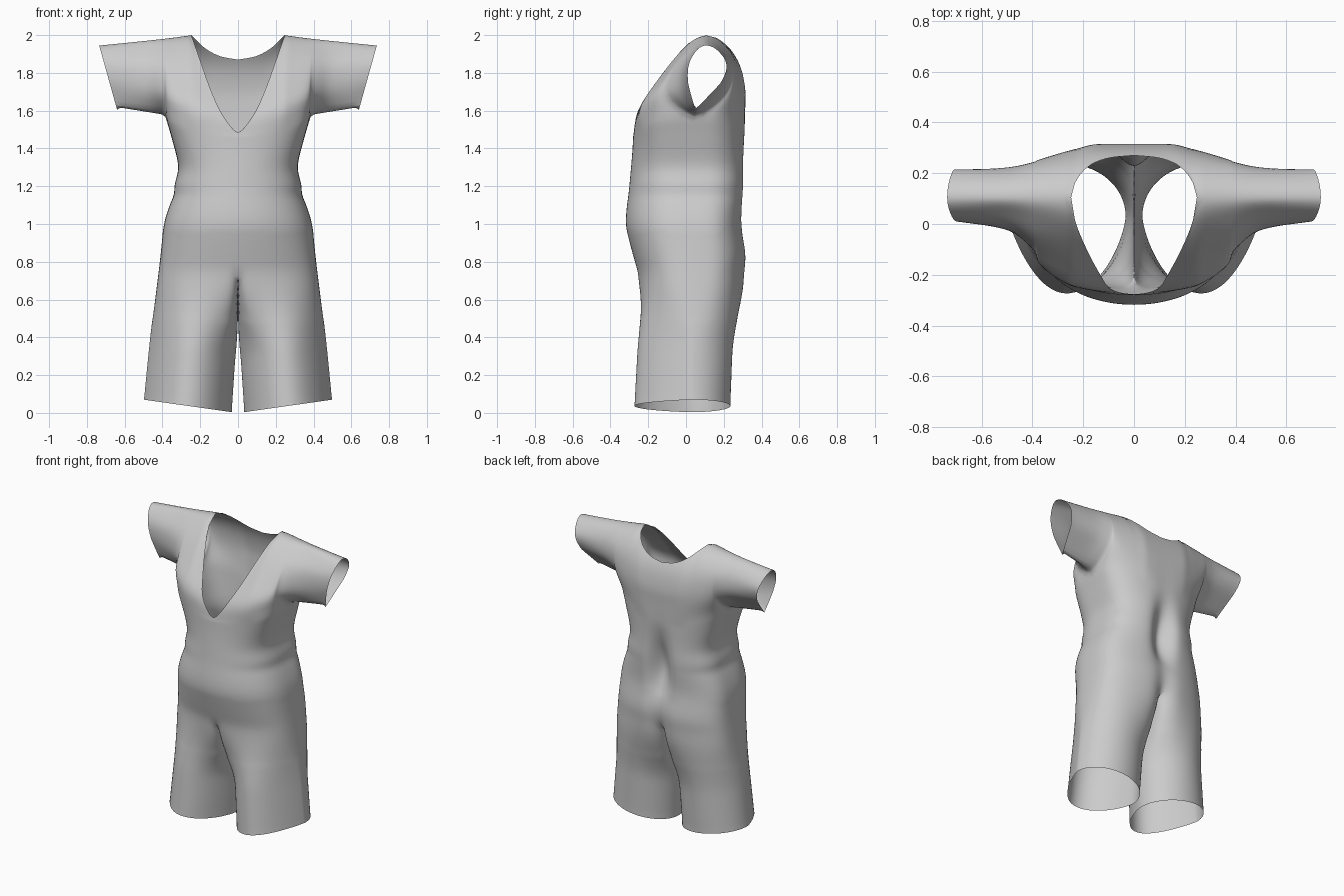
import bpy, bmesh
from math import sin, cos, pi, asin, exp

if "Cube" in bpy.data.objects:
    bpy.data.objects.remove(bpy.data.objects["Cube"])

N, NECK, SLEEVE, ROWS, INNER = 32, 14, 14, 22, 16   # grid resolution of the half garment


def curve(x, xs, ys):
    """Smooth interpolation through a few key points."""
    if x <= xs[0]:
        return ys[0]
    if x >= xs[-1]:
        return ys[-1]
    k = max(i for i in range(len(xs) - 1) if xs[i] <= x)

    def slope(i):
        a, b = max(i - 1, 0), min(i + 1, len(xs) - 1)
        return (ys[b] - ys[a]) / (xs[b] - xs[a])
    h = xs[k + 1] - xs[k]
    t = (x - xs[k]) / h
    return ((2*t**3 - 3*t*t + 1) * ys[k] + (t**3 - 2*t*t + t) * h * slope(k)
            + (3*t*t - 2*t**3) * ys[k + 1] + (t**3 - t*t) * h * slope(k + 1))


def lerp(a, b, t):
    return a + (b - a) * t


# Body outline by height: side, front and back
def width(z):
    return curve(z, [0.05, .4, .6, .8, 1.0, 1.1, 1.16, 1.2, 1.3, 1.45, 1.57],
                 [.50, .465, .44, .415, .392, .362, .337, .338, .316, .35, .385])


def front(z):
    return curve(z, [0.05, .5, .7, .85, 1.0, 1.2, 1.4, 1.57],
                 [-.273, -.25, -.247, -.285, -.318, -.30, -.283, -.277])


def back(z):
    return curve(z, [0.05, .5, .63, .72, .82, 1.0, 1.2, 1.4, 1.57],
                 [.235, .255, .272, .308, .325, .304, .318, .315, .315])


def body(z, a, side):
    """Point on the half torso ring, a = 0 at the centre, pi/2 at the side seam."""
    x = width(z) * sin(a)
    c = max(cos(a), 0)
    if side < 0:
        p = curve(z, [.8, 1.2, 1.55], [.7, .68, .42])
        y = .05 + (front(z) - .05) * c ** p
    else:
        y = .05 + (back(z) - .05) * c ** .62
        y -= .09 * exp(-(x / .07) ** 2 - ((z - 1.15) / .2) ** 2)    # spine hollow
        y -= .04 * exp(-(x / .05) ** 2 - ((z - .75) / .12) ** 2)    # seat seam
    return (x, y, z)


# Front-to-back profiles of the upper part, at four distances from the centre
T_KEYS = [2 / pi * asin(t) for t in (0, .25, .45, .7, .9, 1)]
X_KEYS = {-1: [.26, .39, .50, .735], 1: [.17, .39, .50, .735]}
PROFILES = {
    -1: [[-.277, -.255, -.18, -.085, .005, .105], [.05, -.10, -.10, -.05, .03, .105],
         [.05, -.02, -.03, -.01, .05, .105], [.05, .025, .01, .015, .05, .105]],
    1: [[.315, .315, .315, .285, .215, .105], [.05, .19, .24, .24, .19, .105],
        [.05, .15, .215, .22, .18, .105], [.05, .13, .19, .215, .175, .105]]}


def profile(x, u, side):
    return curve(x, X_KEYS[side], [curve(u, T_KEYS, p) for p in PROFILES[side]])


def shoulder(x):
    return curve(x, [.247, .4, .735], [2.0, 1.98, 1.945])


def neckline(x, side):
    if side < 0:
        return curve(x, [0, .05, .1, .15, .2, .247], [1.475, 1.53, 1.61, 1.725, 1.865, 2.0])
    return curve(x, [0, .1, .18, .247], [1.87, 1.89, 1.935, 2.0])


def angle(i):
    return pi / 2 * i / N


def base_z(i):
    return 1.46 + .10 * sin(angle(i)) ** 2


bm = bmesh.new()


def sheet(rows, closed=False):
    vs = [[bm.verts.new(p) for p in r] for r in rows]
    n = len(vs[0])
    for r0, r1 in zip(vs, vs[1:]):
        for j in range(n if closed else n - 1):
            k = (j + 1) % n
            bm.faces.new((r0[j], r0[k], r1[k], r1[j]))


CROTCH = .75
for side in (-1, 1):
    # torso from the chest line down to the crotch
    sheet([[body(lerp(base_z(i), CROTCH, r / 40), angle(i), side) for i in range(N + 1)]
           for r in range(41)])
    # chest, shoulders and sleeves
    cols = []
    for i in range(N + SLEEVE + 1):
        if i <= N:
            zb = base_z(i)
            xb, yb, _ = body(zb, angle(i), side)
            xt = .39 * sin(angle(i))
        else:
            s = (i - N) / SLEEVE
            xb, xt, zb, yb = lerp(.385, .64, s), lerp(.39, .735, s), lerp(1.56, 1.605, s), .05
        zt = shoulder(xt)
        top = neckline(xt, side) if i < NECK else zt
        umax = 2 / pi * asin(min(1, (top - zb) / (zt - zb)))
        col = []
        for r in range(ROWS + 1):
            u = umax * r / ROWS
            t = sin(pi / 2 * u)
            f = r / ROWS if i < NECK else t
            y = profile(xt, u, side) + (yb - profile(xt, 0, side)) * (1 - t) ** 4
            col.append((lerp(xb, xt, f), y, lerp(zb, zt, t)))
        cols.append(col)
    sheet(cols)

# leg: D-shaped ring at the crotch turning into a lens shape with side seams at the hem
ring = [(body(CROTCH, angle(i), -1), .75 * pi * (1 - i / N)) for i in range(N + 1)]
ring += [(body(CROTCH, angle(i), 1), -.75 * pi * (1 - i / N)) for i in range(N - 1, -1, -1)]
y0, y1 = ring[0][0][1], ring[-1][0][1]
for j in range(1, INNER):
    v = j / INNER
    ring.append(((0, lerp(y1, y0, v), CROTCH - .11 * sin(pi * v)), -pi * (.75 + .5 * v)))

rows = []
for r in range(31):
    f = r / 30
    w = min(1, f * 1.6)
    w = w * w * (3 - 2 * w)
    row = []
    for (x, y, z), th in ring:
        hem = .037 + .033 * cos(th)
        zz = lerp(z, hem, f)
        inner = curve(zz, [0, .2, .45, .65], [.033, .02, .004, .0])
        out = width(zz)
        ex = (inner + out) / 2 + (out - inner) / 2 * cos(th)
        s = sin(th)
        if s > 0:   # front side, flatter towards the outer seam
            ey = .03 + (front(zz) - .03) * s ** (1.75 if cos(th) > 0 else 1.4)
        else:
            ey = .03 + (back(zz) - .03) * abs(s) ** 1.0
        side_x = x * out / width(CROTCH)
        row.append((lerp(side_x, ex, w), lerp(y, ey, w), zz))
    rows.append(row)
sheet(rows, closed=True)

# second half, then soften the joins between the panels while keeping the hems
bmesh.ops.remove_doubles(bm, verts=bm.verts, dist=2e-4)
bmesh.ops.mirror(bm, geom=bm.verts[:] + bm.edges[:] + bm.faces[:], axis='X', merge_dist=.0003)
loose = [v for v in bm.verts if not v.is_boundary]
low = [v for v in loose if .5 < v.co.z < .95]
for group, times in ((loose, 4), (low, 10)):
    for _ in range(times):
        bmesh.ops.smooth_vert(bm, verts=group, factor=.4,
                              use_axis_x=True, use_axis_y=True, use_axis_z=True)
bmesh.ops.recalc_face_normals(bm, faces=bm.faces)

mesh = bpy.data.meshes.new("romper")
bm.to_mesh(mesh)
bm.free()
romper = bpy.data.objects.new("romper", mesh)
bpy.context.collection.objects.link(romper)
bpy.context.view_layer.objects.active = romper
romper.select_set(True)
bpy.ops.object.shade_smooth()
